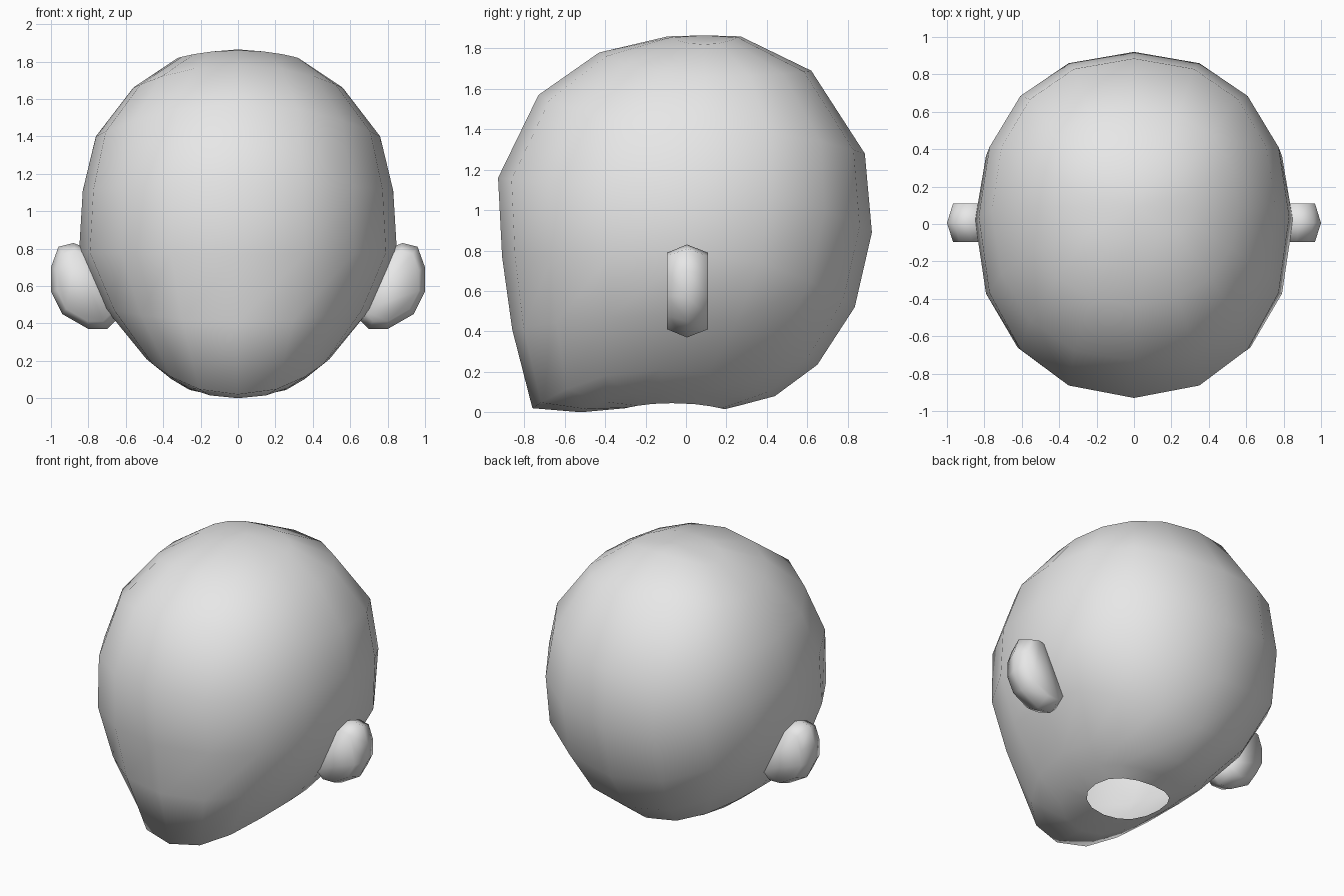
import bpy, bmesh, math
from mathutils import Vector

cube = bpy.data.objects.get("Cube")
if cube:
    bpy.data.objects.remove(cube, do_unlink=True)

# Single plain grey material
GREY = (0.8, 0.8, 0.8, 1.0)
grey = bpy.data.materials.new("plain_grey")
grey.use_nodes = True
grey.diffuse_color = GREY
grey.node_tree.nodes["Principled BSDF"].inputs["Base Color"].default_value = GREY


def loft(bm, rings):
    """Bridge closed loops of equal length with quads; return the vertex loops."""
    loops = [[bm.verts.new(p) for p in ring] for ring in rings]
    for a, b in zip(loops, loops[1:]):
        n = len(a)
        for i in range(n):
            j = (i + 1) % n
            bm.faces.new((a[i], a[j], b[j], b[i]))
    return loops


def finish(bm, name):
    bmesh.ops.recalc_face_normals(bm, faces=bm.faces[:])
    mesh = bpy.data.meshes.new(name)
    bm.to_mesh(mesh)
    bm.free()
    mesh.materials.append(grey)
    for poly in mesh.polygons:
        poly.use_smooth = True
    obj = bpy.data.objects.new(name, mesh)
    bpy.context.collection.objects.link(obj)
    return obj


def soft(v):
    """Slightly squared circle coordinate."""
    return math.copysign(abs(v) ** 0.9, v)


def head_ring(front, side, back, segments=16):
    """Tilted ring through a front (y, z), side (x, y, z) and back (y, z) point."""
    width, side_y, side_z = side
    points = []
    for i in range(segments):
        angle = math.tau * i / segments
        s, c = math.sin(angle), math.cos(angle)
        end_y, end_z = back if c > 0 else front
        points.append(Vector((
            width * soft(s),
            side_y + (end_y - side_y) * abs(soft(c)),
            side_z + (end_z - side_z) * c * c)))
    return points


# Head: rings from the crown down to the open neck
HEAD_RINGS = [
    ((-0.09, 1.86), (0.32, 0.09, 1.82), (0.27, 1.86)),
    ((-0.43, 1.78), (0.56, 0.09, 1.66), (0.62, 1.69)),
    ((-0.73, 1.57), (0.76, 0.07, 1.40), (0.885, 1.28)),
    ((-0.93, 1.16), (0.83, 0.04, 1.11), (0.92, 0.89)),
    ((-0.91, 0.77), (0.85, 0.02, 0.78), (0.835, 0.52)),
    ((-0.86, 0.41), (0.71, -0.04, 0.48), (0.65, 0.235)),
    ((-0.76, 0.02), (0.49, -0.13, 0.21), (0.44, 0.08)),
    ((-0.52, 0.0), (0.36, -0.11, 0.105), (0.29, 0.04)),
    ((-0.30, 0.02), (0.26, -0.07, 0.045), (0.19, 0.015)),
]
bm = bmesh.new()
loops = loft(bm, [head_ring(*r) for r in HEAD_RINGS])
crown = bm.verts.new((0, 0.09, 1.865))
top = loops[0]
for i, v in enumerate(top):
    bm.faces.new((crown, v, top[(i + 1) % len(top)]))
finish(bm, "head")

# Ears: a rounded slab, full size in the middle and smaller at front and back
EAR_OUTLINE = [(0.78, 0.79), (0.88, 0.83), (0.96, 0.81), (1.0, 0.70), (1.0, 0.57),
               (0.94, 0.45), (0.80, 0.37), (0.70, 0.37), (0.63, 0.44)]
EAR_CENTRE = (0.82, 0.60)
EAR_LAYERS = [(-0.095, 0.82), (0.005, 1.0), (0.11, 0.82)]


def ear(name, sign):
    cx, cz = EAR_CENTRE
    rings = [[(sign * (cx + (x - cx) * k), y, cz + (z - cz) * k) for x, z in EAR_OUTLINE]
             for y, k in EAR_LAYERS]
    bm = bmesh.new()
    loops = loft(bm, rings)
    for loop in (loops[0], loops[-1]):
        bm.faces.new(loop)
    finish(bm, name)


ear("left_ear", 1)
ear("right_ear", -1)
